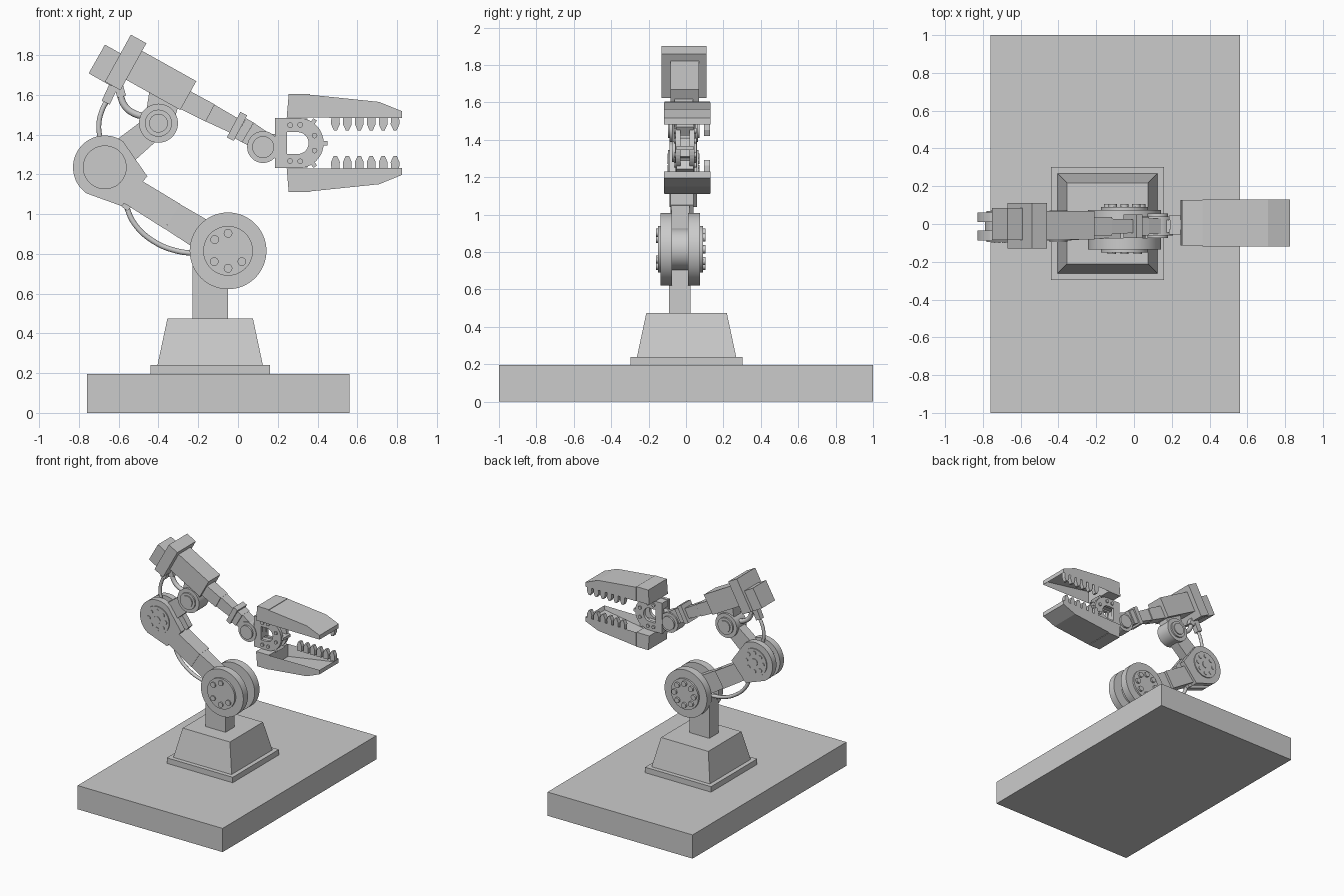
import bpy, bmesh, math
from mathutils import Vector

if "Cube" in bpy.data.objects:
    bpy.data.objects.remove(bpy.data.objects["Cube"])

grey = bpy.data.materials.new("machine grey")
grey.diffuse_color = (0.6, 0.6, 0.6, 1)
grey.use_nodes = True
grey.node_tree.nodes["Principled BSDF"].inputs["Base Color"].default_value = grey.diffuse_color
MID = 1.357  # height of the line between the two jaws


def finish(name, bm, smooth=False):
    bmesh.ops.recalc_face_normals(bm, faces=bm.faces)
    me = bpy.data.meshes.new(name)
    bm.to_mesh(me)
    bm.free()
    me.materials.append(grey)
    ob = bpy.data.objects.new(name, me)
    bpy.context.collection.objects.link(ob)
    if smooth:
        bpy.ops.object.select_all(action='DESELECT')
        ob.select_set(True)
        bpy.context.view_layer.objects.active = ob
        bpy.ops.object.shade_smooth_by_angle(angle=math.radians(35))
    return ob


def loft(bm, a, b, caps=True):
    va, vb = [bm.verts.new(p) for p in a], [bm.verts.new(p) for p in b]
    n = len(a)
    for i in range(n):
        j = (i + 1) % n
        bm.faces.new((va[i], va[j], vb[j], vb[i]))
    if caps:
        bm.faces.new(va)
        bm.faces.new(vb)


def prism(name, pts, y0, y1, smooth=False):
    """Outline in x, z pushed through from y0 to y1."""
    bm = bmesh.new()
    loft(bm, [(x, y0, z) for x, z in pts], [(x, y1, z) for x, z in pts])
    return finish(name, bm, smooth)


def arc(x, z, r, a0, a1, n):
    return [(x + r * math.cos(math.radians(a0 + (a1 - a0) * i / n)),
             z + r * math.sin(math.radians(a0 + (a1 - a0) * i / n))) for i in range(n + 1)]


def disc(name, x, z, r, y0, y1, n=48):
    return prism(name, arc(x, z, r, 0, 360 - 360 / n, n - 1), y0, y1, True)


def bolts(name, x, z, ring, r, y0, y1, angles):
    for a in angles:
        t = math.radians(a)
        disc(name, x + ring * math.cos(t), z + ring * math.sin(t), r, y0, y1, 12)


def frustum(name, x, y, z0, z1, b, t):
    """Tapered block with half sizes b at the bottom and t at the top."""
    bm = bmesh.new()
    sq = [(-1, -1), (1, -1), (1, 1), (-1, 1)]
    loft(bm, [(x + i * b[0], y + j * b[1], z0) for i, j in sq],
         [(x + i * t[0], y + j * t[1], z1) for i, j in sq])
    return finish(name, bm)


def bar(name, p0, p1, h0, h1, w0, w1, y=-0.012):
    """Tapered beam in the x, z plane: h is full height, w is half depth."""
    a, b = Vector((p0[0], y, p0[1])), Vector((p1[0], y, p1[1]))
    d = (b - a).normalized()
    up = Vector((-d.z, 0, d.x)) / 2
    side = Vector((0, 1, 0))
    sq = [(-1, -1), (1, -1), (1, 1), (-1, 1)]
    bm = bmesh.new()
    loft(bm, [a + up * h0 * i + side * w0 * j for i, j in sq],
         [b + up * h1 * i + side * w1 * j for i, j in sq])
    return finish(name, bm)


def cable(name, pts, r, y=-0.012):
    cu = bpy.data.curves.new(name, 'CURVE')
    cu.dimensions = '3D'
    cu.bevel_depth, cu.bevel_resolution, cu.resolution_u = r, 3, 8
    cu.use_fill_caps = True
    sp = cu.splines.new('BEZIER')
    sp.bezier_points.add(len(pts) - 1)
    for bp, (x, z) in zip(sp.bezier_points, pts):
        bp.co = (x, y, z)
        bp.handle_left_type = bp.handle_right_type = 'AUTO'
    cu.materials.append(grey)
    ob = bpy.data.objects.new(name, cu)
    bpy.context.collection.objects.link(ob)
    bpy.ops.object.select_all(action='DESELECT')
    ob.select_set(True)
    bpy.context.view_layer.objects.active = ob
    bpy.ops.object.convert(target='MESH')


# platform, foot and column
frustum("platform", -0.1, 0, 0, 0.195, (0.66, 1.0), (0.66, 1.0))
frustum("foot_plate", -0.14, 0.003, 0.195, 0.24, (0.3, 0.3), (0.3, 0.3))
frustum("foot", -0.14, 0.003, 0.24, 0.475, (0.265, 0.265), (0.215, 0.215))
frustum("column", -0.14, -0.033, 0.475, 0.80, (0.09, 0.058), (0.09, 0.058))

# shoulder joint
SX, SZ = -0.05, 0.815
disc("shoulder_hub", SX, SZ, 0.11, -0.08, 0.02)
for y0, y1, y2, y3, angles in ((-0.075, -0.135, -0.15, -0.16, (90, 140, 218, 270, 322)),
                               (0.012, 0.075, 0.09, 0.105, range(0, 360, 45))):
    disc("shoulder_disc", SX, SZ, 0.193, y0, y1, 64)
    disc("shoulder_cap", SX, SZ, 0.125, y1, y2)
    bolts("shoulder_bolt", SX, SZ, 0.088, 0.022, y2, y3, angles)

# lower arm and elbow
EX, EZ = -0.67, 1.235
bar("lower_arm_root", (-0.05, 0.815), (-0.33, 0.988), 0.165, 0.145, 0.042, 0.05, -0.03)
bar("lower_arm", (-0.33, 0.988), (-0.64, 1.18), 0.148, 0.14, 0.062, 0.062, -0.022)
cover = [(-0.585, 1.04), (-0.456, 1.19)] + arc(EX, EZ, 0.16, 55, 235, 28)
for y0, y1, y2, y3 in ((-0.035, -0.088, -0.096, -0.1), (0.01, 0.06, 0.068, 0.073)):
    prism("elbow_cover", cover, y0, y1, True)
    disc("elbow_cap", EX, EZ, 0.11, y1, y2)
    disc("elbow_centre", EX, EZ, 0.03, y2, y3, 16)
    bolts("elbow_bolt", EX, EZ, 0.075, 0.016, y2, y3, range(0, 360, 45))
disc("elbow_hub", EX, EZ, 0.12, -0.04, 0.02)

# link up to the upper joint
JX, JZ = -0.40, 1.457
bar("elbow_link", (EX, EZ), (JX, JZ), 0.15, 0.12, 0.04, 0.04)
disc("upper_joint", JX, JZ, 0.098, -0.075, 0.05)
for s in (-1, 1):
    disc("upper_joint_ring", JX, JZ, 0.068, -0.012 + s * 0.06, -0.012 + s * 0.075)
    disc("upper_joint_pin", JX, JZ, 0.047, -0.012 + s * 0.07, -0.012 + s * 0.083)
bar("joint_bracket", (JX, JZ), (-0.355, 1.65), 0.14, 0.17, 0.045, 0.045)

# upper arm
bar("motor_block", (-0.71, 1.78), (-0.595, 1.715), 0.166, 0.166, 0.085, 0.085, 0)
bar("arm_flange", (-0.604, 1.784), (-0.526, 1.741), 0.27, 0.27, 0.12, 0.12, -0.01)
bar("arm_housing", (-0.535, 1.755), (-0.25, 1.596), 0.166, 0.166, 0.076, 0.076, -0.007)
bar("forearm_root", (-0.266, 1.574), (-0.14, 1.508), 0.102, 0.098, 0.05, 0.048)
bar("forearm", (-0.14, 1.508), (-0.0, 1.435), 0.095, 0.08, 0.04, 0.035)

# wrist
WX, WZ = 0.126, 1.337
bar("wrist_flange", (-0.022, 1.45), (0.012, 1.432), 0.145, 0.145, 0.062, 0.062)
bar("wrist_collar", (0.012, 1.432), (0.05, 1.41), 0.115, 0.115, 0.05, 0.05)
bar("wrist_block", (0.05, 1.41), (0.135, 1.36), 0.115, 0.1, 0.04, 0.04)
disc("wrist_joint", WX, WZ, 0.08, -0.06, 0.04)
for s in (-1, 1):
    disc("wrist_pin", WX, WZ, 0.055, -0.01 + s * 0.045, -0.01 + s * 0.065, 32)
bar("wrist_link", (WX, 1.345), (0.24, 1.36), 0.1, 0.1, 0.032, 0.032)

# gripper bracket: two rounded plates around a window, with bolts and pegs
HX = 0.305
outer = arc(HX, MID, 0.126, -90, 90, 20) + [(0.185, MID + 0.126), (0.185, MID - 0.126)]
inner = arc(0.3, MID, 0.055, -90, 90, 20) + [(0.247, MID + 0.055), (0.247, MID - 0.055)]
for y0, y1, y2 in ((-0.03, -0.055, -0.065), (0.02, 0.045, 0.055)):
    bm = bmesh.new()
    loft(bm, [(x, y0, z) for x, z in outer], [(x, y1, z) for x, z in outer], False)
    loft(bm, [(x, y0, z) for x, z in inner], [(x, y1, z) for x, z in inner], False)
    for y in (y0, y1):
        a = [bm.verts.new((x, y, z)) for x, z in outer]
        b = [bm.verts.new((x, y, z)) for x, z in inner]
        for i in range(len(a)):
            j = (i + 1) % len(a)
            bm.faces.new((a[i], a[j], b[j], b[i]))
    bmesh.ops.remove_doubles(bm, verts=bm.verts, dist=0.0001)
    finish("gripper_plate", bm)
    bolts("gripper_bolt", 0.3, MID, 0.093, 0.014, y1, y2, (-82, -24, 24, 82))
    for s in (-1, 1):
        disc("gripper_bolt", 0.262, MID + s * 0.09, 0.014, y1, y2, 12)
for s in (-1, 1):
    bar("gripper_spacer", (0.19, MID + s * 0.095), (0.35, MID + s * 0.095), 0.055, 0.055, 0.03, 0.03, -0.005)
for a in (-55, 0, 55):
    c, s = math.cos(math.radians(a)), math.sin(math.radians(a))
    bar("gripper_peg", (HX + 0.09 * c, MID + 0.09 * s), (HX + 0.145 * c, MID + 0.145 * s),
        0.022, 0.022, 0.045, 0.045, -0.005)

# jaws, mirrored about the middle line: root block, hollow shell and a row of teeth
Y0, Y1 = -0.118, 0.13
for s, word in ((1, "upper"), (-1, "lower")):
    def flip(pts):
        return [(x, MID + s * z) for x, z in pts]
    prism(word + "_jaw_root", flip([(0.245, 0.128), (0.362, 0.128), (0.362, 0.247), (0.255, 0.247)]),
          Y0 + 0.003, Y1 - 0.003)
    shell = prism(word + "_jaw", flip([(0.362, 0.128), (0.825, 0.125), (0.825, 0.16),
                                       (0.71, 0.207), (0.362, 0.243)]), Y0, Y1)
    bm = bmesh.new()
    bm.from_mesh(shell.data)
    mouth = min(bm.faces, key=lambda f: abs(f.calc_center_median().z - MID))
    bmesh.ops.inset_region(bm, faces=[mouth], thickness=0.018)
    for v in mouth.verts:
        v.co.z += s * (0.028 if v.co.x > 0.6 else 0.095)
    bm.to_mesh(shell.data)
    bm.free()
    for i in range(6):
        x = 0.49 + 0.06 * i
        prism(word + "_tooth", flip([(x - 0.02, 0.14), (x - 0.022, 0.095), (x - 0.008, 0.064),
                                     (x + 0.008, 0.064), (x + 0.022, 0.095), (x + 0.02, 0.14)]),
              Y1 - 0.035, Y1 - 0.002)

# cables and their plugs
cable("lower_cable", [(-0.57, 1.06), (-0.52, 0.95), (-0.42, 0.86), (-0.31, 0.815), (-0.2, 0.80)], 0.014, -0.03)
cable("rear_cable", [(-0.69, 1.36), (-0.7, 1.45), (-0.68, 1.53), (-0.645, 1.59)], 0.013)
cable("front_cable", [(-0.6, 1.63), (-0.57, 1.545), (-0.52, 1.505), (-0.46, 1.49)], 0.018)
bar("rear_plug", (-0.665, 1.56), (-0.61, 1.68), 0.045, 0.045, 0.022, 0.022)
bar("front_plug", (-0.585, 1.59), (-0.61, 1.68), 0.045, 0.045, 0.022, 0.022)
bar("lower_plug", (-0.52, 1.1), (-0.575, 1.03), 0.05, 0.05, 0.03, 0.03, -0.02)
